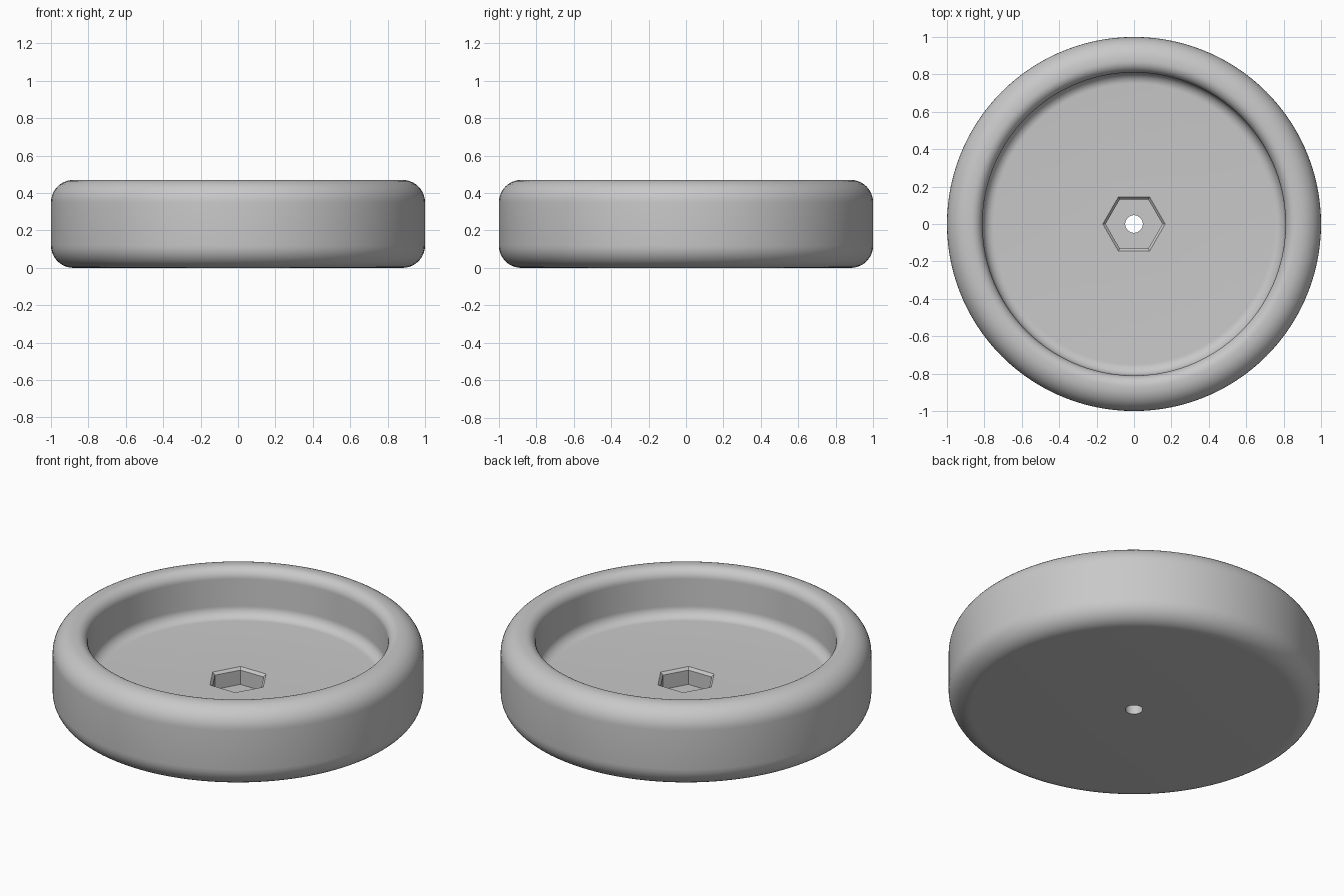
import bpy, bmesh
from math import sin, cos, pi, radians

cube = bpy.data.objects.get("Cube")
if cube:
    bpy.data.objects.remove(cube, do_unlink=True)

SEGMENTS = 120          # multiple of six, so the hexagon corners are exact
HEIGHT, FLOOR, POCKET = 0.47, 0.19, 0.09
RIM, HOLE, HEX = 0.81, 0.047, 0.167
OUTER_ROUND, INNER_ROUND, CHAMFER = 0.12, 0.06, 0.015


def arc(r, z, radius, start, end, steps=10):
    """Round corner of the profile, angles in degrees."""
    angles = [radians(start + (end - start) * i / steps) for i in range(steps + 1)]
    return [(r + radius * cos(a), z + radius * sin(a), False) for a in angles]


# Closed profile: radius, height, and whether the ring is a hexagon
profile = [(HOLE, 0, False)]
profile += arc(1 - OUTER_ROUND, OUTER_ROUND, OUTER_ROUND, -90, 0)
profile += arc(1 - OUTER_ROUND, HEIGHT - OUTER_ROUND, OUTER_ROUND, 0, 90)
profile += arc(RIM + INNER_ROUND, HEIGHT - INNER_ROUND, INNER_ROUND, 90, 180)
profile += arc(RIM - INNER_ROUND, FLOOR + INNER_ROUND, INNER_ROUND, 0, -90)
profile += [
    (HEX, FLOOR, True),
    (HEX - CHAMFER, FLOOR - CHAMFER, True),
    (HEX - CHAMFER, POCKET, True),
    (HOLE, POCKET, False),
]


def ring(bm, r, z, hexagon):
    verts = []
    for i in range(SEGMENTS):
        a = 2 * pi * i / SEGMENTS
        d = r * cos(pi / 6) / cos(a % (pi / 3) - pi / 6) if hexagon else r
        verts.append(bm.verts.new((d * cos(a), d * sin(a), z)))
    return verts


# Dished wheel with a hexagonal nut pocket and a through hole
bm = bmesh.new()
rings = [ring(bm, *point) for point in profile]
for k, low in enumerate(rings):
    high = rings[(k + 1) % len(rings)]
    for i in range(SEGMENTS):
        j = (i + 1) % SEGMENTS
        bm.faces.new((low[i], low[j], high[j], high[i]))
bmesh.ops.recalc_face_normals(bm, faces=bm.faces)
mesh = bpy.data.meshes.new("dished_wheel")
bm.to_mesh(mesh)
bm.free()

wheel = bpy.data.objects.new("dished_wheel", mesh)
bpy.context.collection.objects.link(wheel)

# Plain grey
grey = bpy.data.materials.new("light grey")
grey.use_nodes = True
colour = (0.58, 0.58, 0.58, 1)
grey.diffuse_color = colour
grey.node_tree.nodes["Principled BSDF"].inputs["Base Color"].default_value = colour
mesh.materials.append(grey)

bpy.ops.object.select_all(action="DESELECT")
wheel.select_set(True)
bpy.context.view_layer.objects.active = wheel
bpy.ops.object.shade_smooth_by_angle(angle=radians(30))
